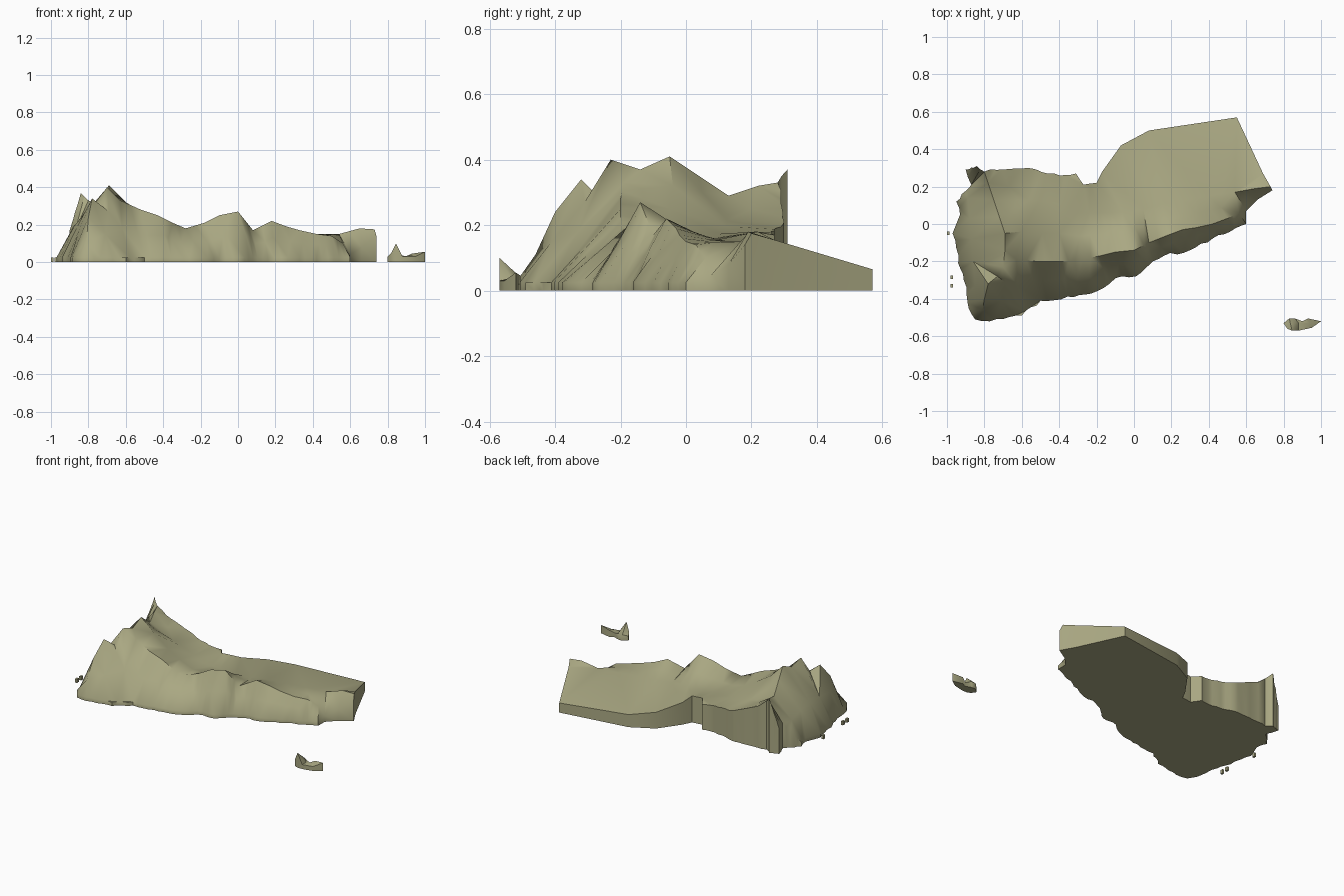
import bpy
import bmesh
import random
from mathutils import Vector
from mathutils.geometry import delaunay_2d_cdt

random.seed(4)
default_cube = bpy.data.objects.get("Cube")
if default_cube:
    bpy.data.objects.remove(default_cube, do_unlink=True)

# One flat earth colour
earth = bpy.data.materials.new("dry_olive_earth")
earth.use_nodes = True
earth.diffuse_color = (0.40, 0.39, 0.225, 1)
shader = next(n for n in earth.node_tree.nodes if n.type == 'BSDF_PRINCIPLED')
shader.inputs["Base Color"].default_value = earth.diffuse_color
shader.inputs["Roughness"].default_value = 0.9

RIM = 2.5


def points(rows):
    """Turn rows given in hundredths into vectors."""
    return [Vector(row) / 100 for row in rows]


def ragged(path, step=0.035, wobble=0.009):
    """Resample a path finely and shake the new points sideways."""
    result = []
    for start, end in zip(path, path[1:]):
        span = end - start
        count = max(1, round(span.length / step))
        side = Vector((span.y, -span.x, 0)).normalized()
        result.append(start)
        for i in range(1, count):
            offset = side * random.uniform(-wobble, wobble)
            result.append(start.lerp(end, i / count) + offset)
    return result + [path[-1]]


def nearest(point, group):
    return min(group, key=lambda p: (p.xy - point.xy).length)


def build_land(name, outline, chains=()):
    """Triangulate a closed outline and crease chains into a solid block of land."""
    verts = list(outline)
    count = len(outline)
    edges = [(i, (i + 1) % count) for i in range(count)]
    for chain, joined in chains:
        first = len(verts)
        verts += chain
        if joined:
            edges += [(i, i + 1) for i in range(first, len(verts) - 1)]
    flat, _, tris, origin, _, _ = delaunay_2d_cdt(
        [v.xy for v in verts], edges, [], 1, 0.00001)

    bm = bmesh.new()
    top, bottom = [], []
    for co, source in zip(flat, origin):
        height = verts[source[0]].z if source else RIM / 100
        top.append(bm.verts.new((co.x, co.y, height)))
        bottom.append(bm.verts.new((co.x, co.y, 0)))
    lower = dict(zip(top, bottom))
    for tri in tris:
        bm.faces.new([top[i] for i in tri])
        bm.faces.new([bottom[i] for i in reversed(tri)])
    # Vertical skirt round the open border
    border = [e for e in bm.edges if e.is_boundary and all(v in lower for v in e.verts)]
    for edge in border:
        a, b = edge.verts
        bm.faces.new((a, b, lower[b], lower[a]))
    bmesh.ops.recalc_face_normals(bm, faces=bm.faces)

    mesh = bpy.data.meshes.new(name)
    bm.to_mesh(mesh)
    bm.free()
    mesh.materials.append(earth)
    obj = bpy.data.objects.new(name, mesh)
    bpy.context.collection.objects.link(obj)
    bpy.ops.object.select_all(action='DESELECT')
    obj.select_set(True)
    bpy.context.view_layer.objects.active = obj
    bpy.ops.object.shade_smooth_by_angle(angle=0.85)


# Low eroded foot along the front
foot = ragged(points([(x, y, RIM) for x, y in (
    (-97, -5), (-95, -13), (-94, -21), (-91, -30), (-89, -42), (-85, -51),
    (-77, -52), (-60, -49), (-50, -41), (-32, -39), (-20, -36), (-10, -29),
    (1, -28), (8, -22), (16, -17), (30, -14), (45, -6), (60, 0))]))

# Cut cliff along the right end and the back
cliff = points([
    (60, 7, 4), (66, 13, 8), (74, 18, 14), (73, 20, 17.5), (69, 27, 15.5),
    (55, 57, 6.5), (8, 50, 8.5), (-7, 42, 11), (-17, 28, 15)])

# Fluted cliff round the rear left corner
fluted_cliff = ragged(points([
    (-20, 22, 18), (-27, 21, 18), (-31, 27, 17), (-40, 26, 18), (-52, 29, 19.5),
    (-57, 30, 21), (-74, 29, 28), (-80, 28, 33), (-84, 31, 37), (-90, 29, 17),
    (-87, 21, 17), (-95, 12, RIM), (-93, 5, RIM)]), wobble=0.006)

# Tall mountain crest running front to back
mountain_crest = points([
    (-78, 22, 32), (-75, 13, 29), (-72, 4, 35), (-69, -5, 41), (-69, -14, 37),
    (-70, -23, 40), (-73, -28, 30), (-78, -32, 34), (-80, -40, 24), (-81, -46, 11)])

# Mountain flanks: steep left side, front right slope and rear right slope
flanks = points([
    (-89, 14, 17), (-88, 3, 19), (-87, -8, 20), (-86, -20, 19), (-85, -33, 17),
    (-69, -31, 27), (-71, -41, 15), (-62, -33, 18),
    (-60, -4, 32), (-49, -5, 25), (-40, -5, 20), (-66, 5, 30), (-67, 20, 25)])

# Lower crest running along the front, down to the right end
front_crest = ragged(points([
    (-63, -19, 33), (-52, -20, 28), (-43, -20, 25), (-35, -20, 21), (-28, -19, 18),
    (-18, -17, 21), (-10, -15, 25), (0, -14, 27), (8, -10, 17), (18, -6, 22),
    (26, -3, 19), (33, -2, 17), (42, 0, 15), (50, 3, 14), (56, 6, 10)]),
    step=0.05, wobble=0)

# Shallow valley behind the front crest
valley = ragged(points([
    (-62, 13, 23), (-45, 12, 18), (-30, 6, 16), (-12, 6, 15), (5, 8, 15),
    (20, 12, 15), (40, 15, 15), (54, 17, 15), (65, 19, 18)]), step=0.06, wobble=0)

# Spurs half way down the front slope, and a soft shoulder behind the crest
spurs, shoulder = [], []
for crest in front_crest[1:-3]:
    spur = crest.lerp(nearest(crest, foot), 0.5)
    spur.z += random.uniform(-0.006, 0.01)
    spurs.append(spur)
for crest in front_crest[8:-3]:
    back = crest.lerp(nearest(crest, valley), 0.5)
    back.z -= 0.15 * abs(crest.z - back.z)
    shoulder.append(back)

build_land("mountain_ridge", foot + cliff + fluted_cliff, [
    (mountain_crest, True), (front_crest, True), (valley, True),
    (flanks, False), (spurs, False), (shoulder, False)])

# Small detached outcrop with one sharp tip
outcrop = points([
    (80, -53, 3), (82, -56, 5), (84.5, -57, 10), (88, -57, 3), (95, -55.5, 3),
    (100, -52, 5.5), (93, -50.5, 4.5), (90, -52, 3), (86, -50.5, 4), (83, -50.5, 4)])
build_land("detached_outcrop", outcrop, [(points([(88, -53, 3), (94, -53, 4)]), True)])

# Loose stones beside the left foot
for i, (x, y) in enumerate(((-99.3, -5), (-97.5, -28.5), (-97.5, -33))):
    corners = ((-0.7, -1), (0.7, -1), (0.7, 1), (-0.7, 1))
    build_land(f"loose_stone_{i + 1}", points([(x + u, y + v, RIM) for u, v in corners]))
